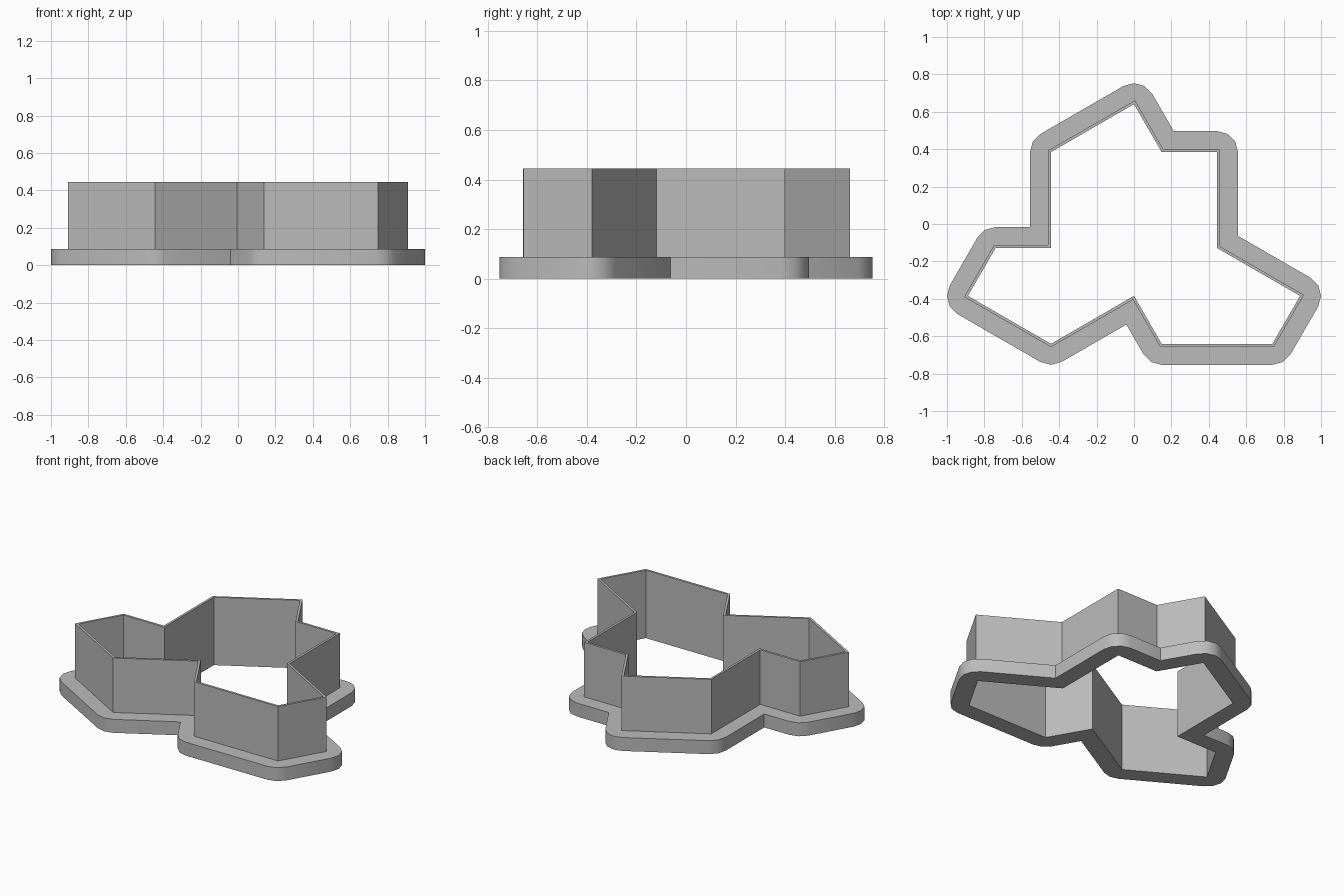
import bpy, bmesh
from math import radians, sqrt, tan
from mathutils import Vector, Matrix

cube = bpy.data.objects.get("Cube")
if cube:
    bpy.data.objects.remove(cube)

UNIT = 0.296            # short edge of the tile outline
WALL, FLANGE = 0.015, 0.112
FLANGE_TOP, WALL_TOP = 0.088, 0.445
S = sqrt(3)

grey = bpy.data.materials.new("plain_grey")
grey.use_nodes = True
grey.diffuse_color = (0.5, 0.5, 0.5, 1)
grey.node_tree.nodes["Principled BSDF"].inputs["Base Color"].default_value = (0.5, 0.5, 0.5, 1)

# Tile outline walked counter-clockwise from the back tip: (length, heading)
STEPS = [(S, 210), (S, 270), (1, 180), (1, 240), (S, 330), (S, 30), (1, 300),
         (2, 0), (1, 60), (S, 150), (S, 90), (1, 180), (1, 120)]


def heading(deg):
    return Matrix.Rotation(radians(deg), 2) @ Vector((1, 0))


def outline(offset, rounded=False):
    """Offset outline as one list of points per corner."""
    corners, p = [], Vector((0, 1.25 * S * UNIT))
    for i, (length, direction) in enumerate(STEPS):
        before = STEPS[i - 1][1]
        turn = (direction - before + 180) % 360 - 180
        if rounded and turn > 0:
            n = round(turn / 30)
            pts = [p + heading(before - 90 + turn * k / n) * offset for k in range(n + 1)]
        else:
            # mitred corner
            pts = [p + offset * (heading(before - 90) + heading(before) * tan(radians(turn / 2)))]
        corners.append(pts)
        p = p + heading(direction) * length * UNIT
    return corners


def ring(name, inner, outer, height):
    """Solid band between two outlines, standing on the ground."""
    bm = bmesh.new()

    def verts(loop, z):
        return [[bm.verts.new((q.x, q.y, z)) for q in pts] for pts in loop]

    in_lo, in_hi = verts(inner, 0), verts(inner, height)
    out_lo, out_hi = verts(outer, 0), verts(outer, height)
    # top and bottom bands: a fan at each corner, a quad along each edge
    for a, b in ((in_lo, out_lo), (in_hi, out_hi)):
        for i in range(len(a)):
            j = (i + 1) % len(a)
            for u, v in zip(b[i], b[i][1:]):
                bm.faces.new((a[i][0], u, v))
            bm.faces.new((a[i][0], b[i][-1], b[j][0], a[j][0]))
    # upright sides
    for lo, hi in ((in_lo, in_hi), (out_lo, out_hi)):
        lo, hi = sum(lo, []), sum(hi, [])
        for k in range(len(lo)):
            bm.faces.new((lo[k - 1], lo[k], hi[k], hi[k - 1]))
    bmesh.ops.recalc_face_normals(bm, faces=bm.faces)
    mesh = bpy.data.meshes.new(name)
    bm.to_mesh(mesh)
    bm.free()
    mesh.materials.append(grey)
    obj = bpy.data.objects.new(name, mesh)
    bpy.context.collection.objects.link(obj)
    return obj


# Thin cutting wall with sharp corners
ring("cutter_wall", outline(0), outline(WALL), WALL_TOP)

# Wide base flange with rounded outer corners
flange = ring("base_flange", outline(WALL), outline(FLANGE, True), FLANGE_TOP)
bpy.ops.object.select_all(action='DESELECT')
flange.select_set(True)
bpy.context.view_layer.objects.active = flange
bpy.ops.object.shade_smooth_by_angle(angle=radians(35))
